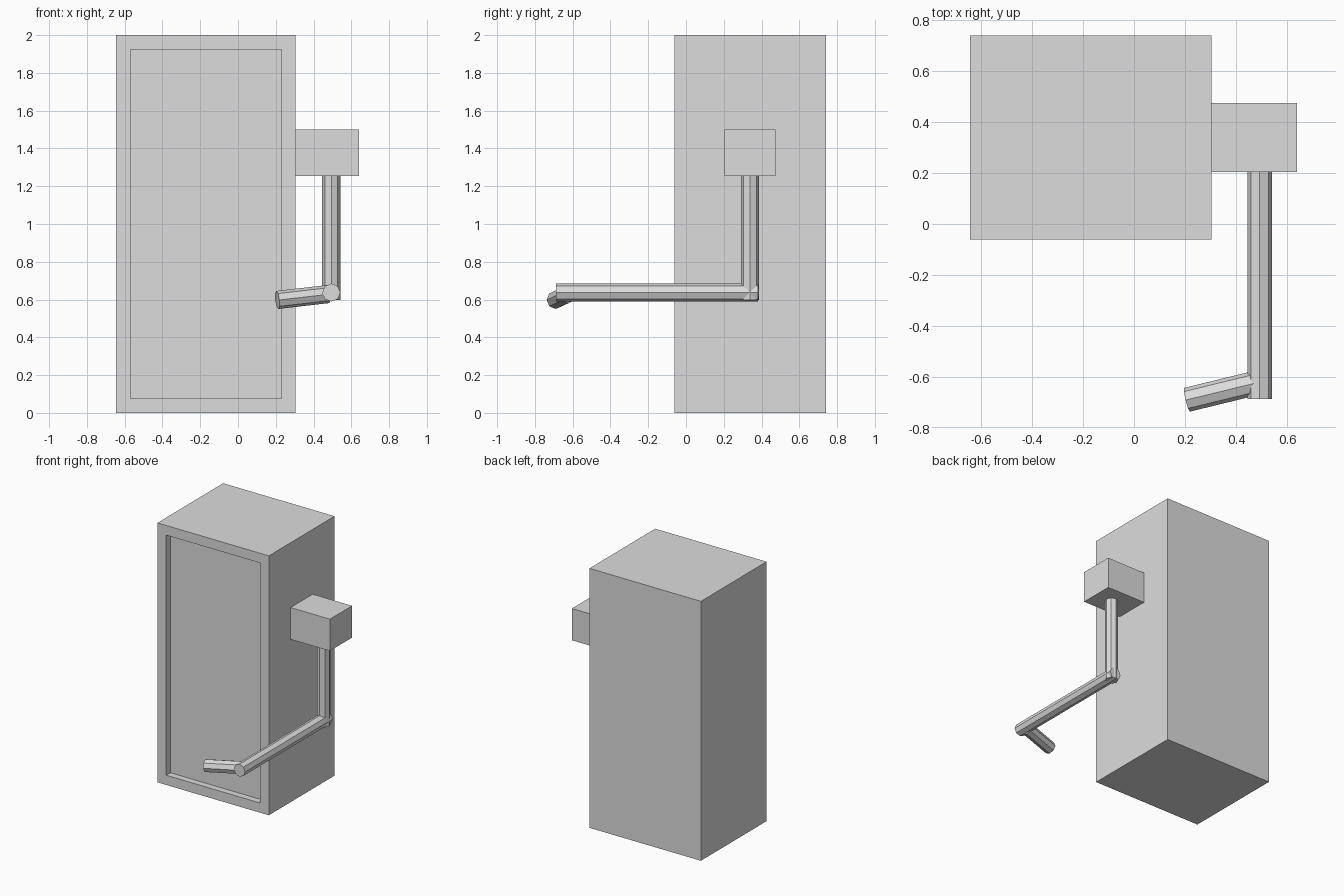
import bpy
import bmesh
from mathutils import Vector

default = bpy.data.objects.get("Cube")
if default:
    bpy.data.objects.remove(default, do_unlink=True)

# One plain grey for everything
grey = bpy.data.materials.new("light_grey")
grey.use_nodes = True
tone = (0.72, 0.72, 0.72, 1)
grey.diffuse_color = tone
grey.node_tree.nodes["Principled BSDF"].inputs["Base Color"].default_value = tone


def finish(name, bm):
    mesh = bpy.data.meshes.new(name)
    bm.normal_update()
    bm.to_mesh(mesh)
    bm.free()
    mesh.materials.append(grey)
    obj = bpy.data.objects.new(name, mesh)
    bpy.context.collection.objects.link(obj)
    return obj


def box_mesh(low, high):
    low, high = Vector(low), Vector(high)
    bm = bmesh.new()
    bmesh.ops.create_cube(bm, size=1)
    for v in bm.verts:
        v.co = (low + high) / 2 + v.co * (high - low)
    bm.normal_update()
    return bm


def rod(name, start, end, radius=0.048):
    """Eight-sided bar between two points, with corners on its axes."""
    start, end = Vector(start), Vector(end)
    along = end - start
    bm = bmesh.new()
    bmesh.ops.create_cone(bm, cap_ends=True, segments=8, radius1=radius,
                          radius2=radius, depth=along.length)
    turn = along.to_track_quat("Z", "Y")
    for v in bm.verts:
        v.co = (start + end) / 2 + turn @ v.co
    return finish(name, bm)


# Cabinet with a recessed front panel
bm = box_mesh((-0.645, -0.06, 0), (0.305, 0.74, 2))
front = min(bm.faces, key=lambda f: f.normal.y)
bmesh.ops.inset_region(bm, faces=[front], thickness=0.106)
rim = bmesh.ops.extrude_face_region(bm, geom=[front])
bmesh.ops.translate(bm, vec=(0, 0.05, 0),
                    verts=[g for g in rim["geom"] if isinstance(g, bmesh.types.BMVert)])
if front.is_valid:
    bmesh.ops.delete(bm, geom=[front], context="FACES_ONLY")
bmesh.ops.recalc_face_normals(bm, faces=bm.faces)
finish("cabinet", bm)

# Side block that carries the crank
finish("side_block", box_mesh((0.305, 0.205, 1.255), (0.64, 0.475, 1.5)))

# Crank: hanging bar, forward arm and angled handle
rod("hanging_bar", (0.494, 0.338, 1.255), (0.494, 0.338, 0.597))
rod("forward_arm", (0.494, 0.38, 0.637), (0.494, -0.688, 0.637))
rod("crank_handle", (0.478, -0.625, 0.629), (0.208, -0.691, 0.598))
